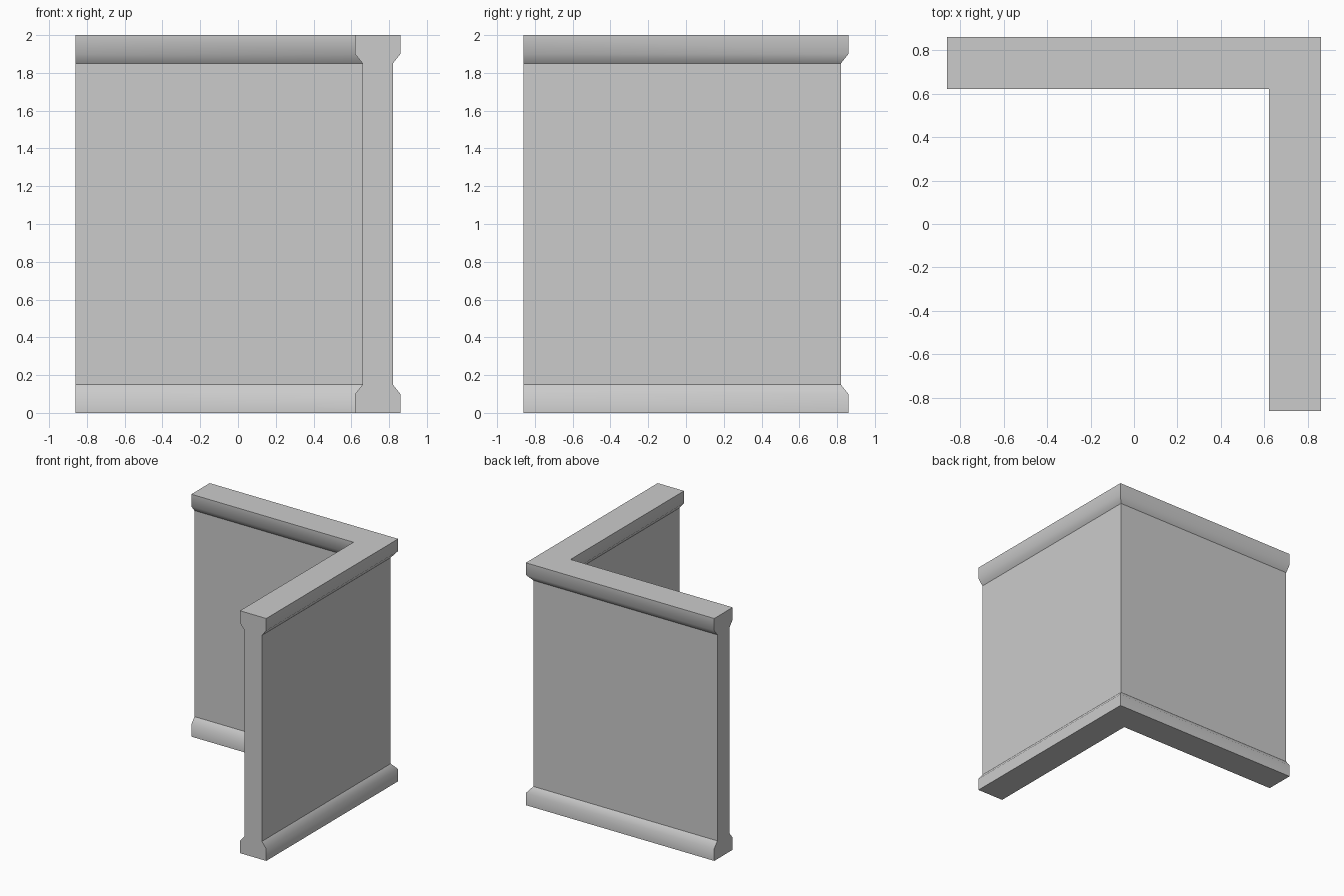
import bpy, bmesh

cube = bpy.data.objects.get("Cube")
if cube:
    bpy.data.objects.remove(cube)

# Plain grey stone colour
stone = bpy.data.materials.new("grey_stone")
stone.use_nodes = True
colour = (0.6, 0.6, 0.6, 1)
stone.diffuse_color = colour
stone.node_tree.nodes["Principled BSDF"].inputs["Base Color"].default_value = colour

# Wall cross-section: wide base and cap, slim panel between (offset, height)
CENTRE, END, HEIGHT = 0.74, 0.86, 2.0
FLARE, PANEL = 0.1, 0.15
lower = [(0.12, 0), (0.12, FLARE), (0.08, PANEL)]
right_side = lower + [(o, HEIGHT - z) for o, z in reversed(lower)]
profile = right_side + [(-o, z) for o, z in reversed(right_side)]

# Sweep the section along the L-shaped path with a mitred corner
bm = bmesh.new()
stations = [
    [bm.verts.new((-END, CENTRE + o, z)) for o, z in profile],
    [bm.verts.new((CENTRE + o, CENTRE + o, z)) for o, z in profile],
    [bm.verts.new((CENTRE + o, -END, z)) for o, z in profile],
]
count = len(profile)
for a, b in zip(stations, stations[1:]):
    for i in range(count):
        j = (i + 1) % count
        bm.faces.new((a[i], a[j], b[j], b[i]))
bm.faces.new(stations[0])
bm.faces.new(stations[-1])
bmesh.ops.recalc_face_normals(bm, faces=bm.faces)

# Smooth only the rounded moulding edges; keep every other edge crisp
for face in bm.faces:
    face.smooth = True
moulding = (FLARE, HEIGHT - FLARE)
for edge in bm.edges:
    level = all(min(abs(v.co.z - z) for z in moulding) < 1e-4 for v in edge.verts)
    along_wall = all(len(f.verts) == 4 for f in edge.link_faces)
    same_height = abs(edge.verts[0].co.z - edge.verts[1].co.z) < 1e-4
    edge.smooth = level and along_wall and same_height

mesh = bpy.data.meshes.new("corner_wall")
bm.to_mesh(mesh)
bm.free()
mesh.materials.append(stone)
wall = bpy.data.objects.new("corner_wall", mesh)
bpy.context.collection.objects.link(wall)
